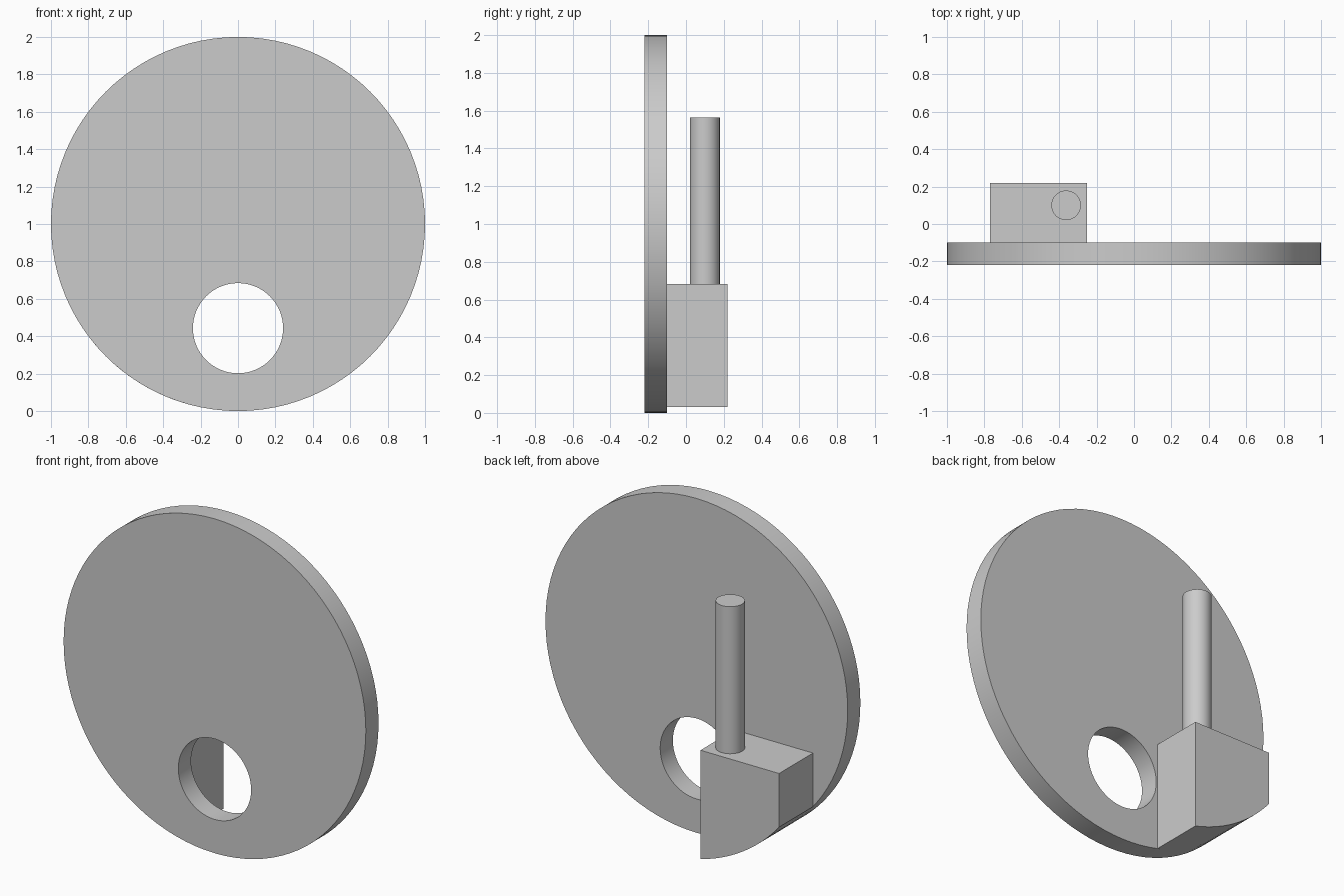
import bpy, bmesh
from math import sin, cos, pi, radians, asin
from mathutils import Vector

if "Cube" in bpy.data.objects:
    bpy.data.objects.remove(bpy.data.objects["Cube"])

grey = bpy.data.materials.new("plain grey")
grey.use_nodes = True
grey.diffuse_color = (0.6, 0.6, 0.6, 1)
grey.node_tree.nodes["Principled BSDF"].inputs["Base Color"].default_value = (0.6, 0.6, 0.6, 1)

DISC_Z = 1.0
BACK, PLATE_BACK, FRONT = 0.22, -0.10, -0.22


def arc(cx, cz, r, start, end, n):
    """Points on an arc, both ends included."""
    return [(cx + r * cos(start + (end - start) * i / n),
             cz + r * sin(start + (end - start) * i / n)) for i in range(n + 1)]


def circle(cx, cz, r, n):
    return arc(cx, cz, r, 0, 2 * pi, n)[:-1]


def extrude(name, outlines, origin, u, v, depth):
    """Solid from closed outlines (outer, then holes) in the u-v plane."""
    bm = bmesh.new()
    origin, u, v = Vector(origin), Vector(u), Vector(v)
    edges = []
    for pts in outlines:
        vs = [bm.verts.new(origin + u * a + v * b) for a, b in pts]
        edges += [bm.edges.new((vs[i - 1], vs[i])) for i in range(len(vs))]
    bmesh.ops.triangle_fill(bm, edges=edges, use_beauty=True, use_dissolve=False)
    res = bmesh.ops.extrude_face_region(bm, geom=bm.faces[:])
    moved = [g for g in res["geom"] if isinstance(g, bmesh.types.BMVert)]
    bmesh.ops.translate(bm, verts=moved, vec=depth)
    bmesh.ops.recalc_face_normals(bm, faces=bm.faces[:])
    mesh = bpy.data.meshes.new(name)
    bm.to_mesh(mesh)
    bm.free()
    mesh.materials.append(grey)
    obj = bpy.data.objects.new(name, mesh)
    bpy.context.collection.objects.link(obj)
    bpy.ops.object.select_all(action="DESELECT")
    obj.select_set(True)
    bpy.context.view_layer.objects.active = obj
    bpy.ops.object.shade_smooth_by_angle(angle=radians(30))
    return obj


X, Y, Z = (1, 0, 0), (0, 1, 0), (0, 0, 1)

# Upright disc with a round hole near the bottom
extrude("disc_plate", [circle(0, DISC_Z, 1, 96), circle(0, 0.443, 0.241, 64)],
        (0, FRONT, 0), X, Z, (0, PLATE_BACK - FRONT, 0))

# Block behind the disc, its underside following the rim
left, right, top = -0.77, -0.25, 0.683
underside = arc(0, DISC_Z, 1, 1.5 * pi + asin(left), 1.5 * pi + asin(right), 12)
extrude("rear_block", [underside + [(right, top), (left, top)]],
        (0, PLATE_BACK, 0), X, Z, (0, BACK - PLATE_BACK, 0))

# Upright rod standing on the block
extrude("rod", [circle(-0.363, 0.10, 0.079, 48)], (0, 0, top), X, Y, (0, 0, 1.563 - top))
